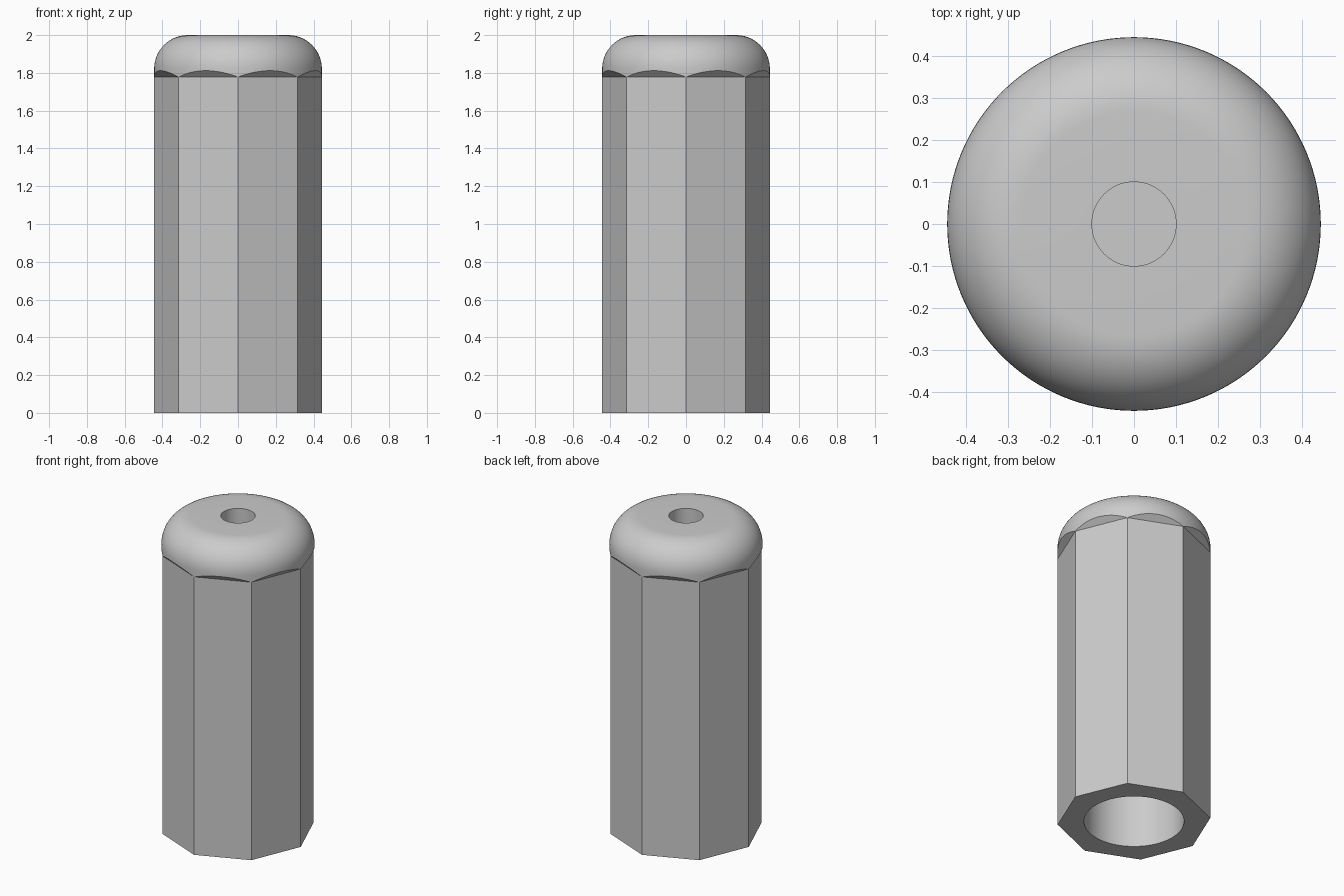
import bpy
import bmesh
from math import cos, sin, pi, radians

cube = bpy.data.objects.get("Cube")
if cube:
    bpy.data.objects.remove(cube, do_unlink=True)

SEGMENTS = 128
RADIUS = 0.444
APOTHEM = RADIUS * cos(pi / 8)
SHOULDER = 1.778
TOP = 2.0
FILLET = 0.178
BORE = 0.29
HOLE = 0.1


def flat_offset(angle):
    """Cosine of the angle measured from the middle of the nearest flat."""
    return cos((angle % (pi / 4)) - pi / 8)


def circle(radius, z):
    return lambda a: (radius, z)


def octagon(z):
    return lambda a: (APOTHEM / flat_offset(a), z)


def chamfer_edge(a):
    # 45 degree overhang from each flat out to the round cap
    return RADIUS, SHOULDER + RADIUS * flat_offset(a) - APOTHEM


# Cross-sections from the bore ceiling, round the outside, to the hole floor
sections = [circle(BORE, 1.67), circle(BORE, 0), octagon(0), octagon(SHOULDER), chamfer_edge]
steps = 14
for i in range(steps + 1):
    t = i / steps * pi / 2
    sections.append(circle(RADIUS - FILLET + FILLET * cos(t), TOP - FILLET + FILLET * sin(t)))
sections += [circle(HOLE, TOP), circle(HOLE, 1.72)]

# Loft the sections into one closed skin
bm = bmesh.new()
rings = []
for section in sections:
    ring = []
    for i in range(SEGMENTS):
        a = 2 * pi * i / SEGMENTS
        r, z = section(a)
        ring.append(bm.verts.new((r * cos(a), r * sin(a), z)))
    rings.append(ring)
for low, high in zip(rings, rings[1:]):
    for i in range(SEGMENTS):
        j = (i + 1) % SEGMENTS
        bm.faces.new((low[i], low[j], high[j], high[i]))
bm.faces.new(rings[0])
bm.faces.new(rings[-1])
bmesh.ops.remove_doubles(bm, verts=bm.verts, dist=0.0001)
bmesh.ops.recalc_face_normals(bm, faces=bm.faces)

mesh = bpy.data.meshes.new("octagonal_post")
bm.to_mesh(mesh)
bm.free()
post = bpy.data.objects.new("octagonal_post", mesh)
bpy.context.collection.objects.link(post)

# Plain grey
grey = bpy.data.materials.new("plain_grey")
grey.use_nodes = True
colour = (0.6, 0.6, 0.6, 1)
grey.diffuse_color = colour
grey.node_tree.nodes["Principled BSDF"].inputs["Base Color"].default_value = colour
mesh.materials.append(grey)

# Smooth round surfaces, crisp flats
bpy.ops.object.select_all(action="DESELECT")
post.select_set(True)
bpy.context.view_layer.objects.active = post
bpy.ops.object.shade_smooth_by_angle(angle=radians(25))
